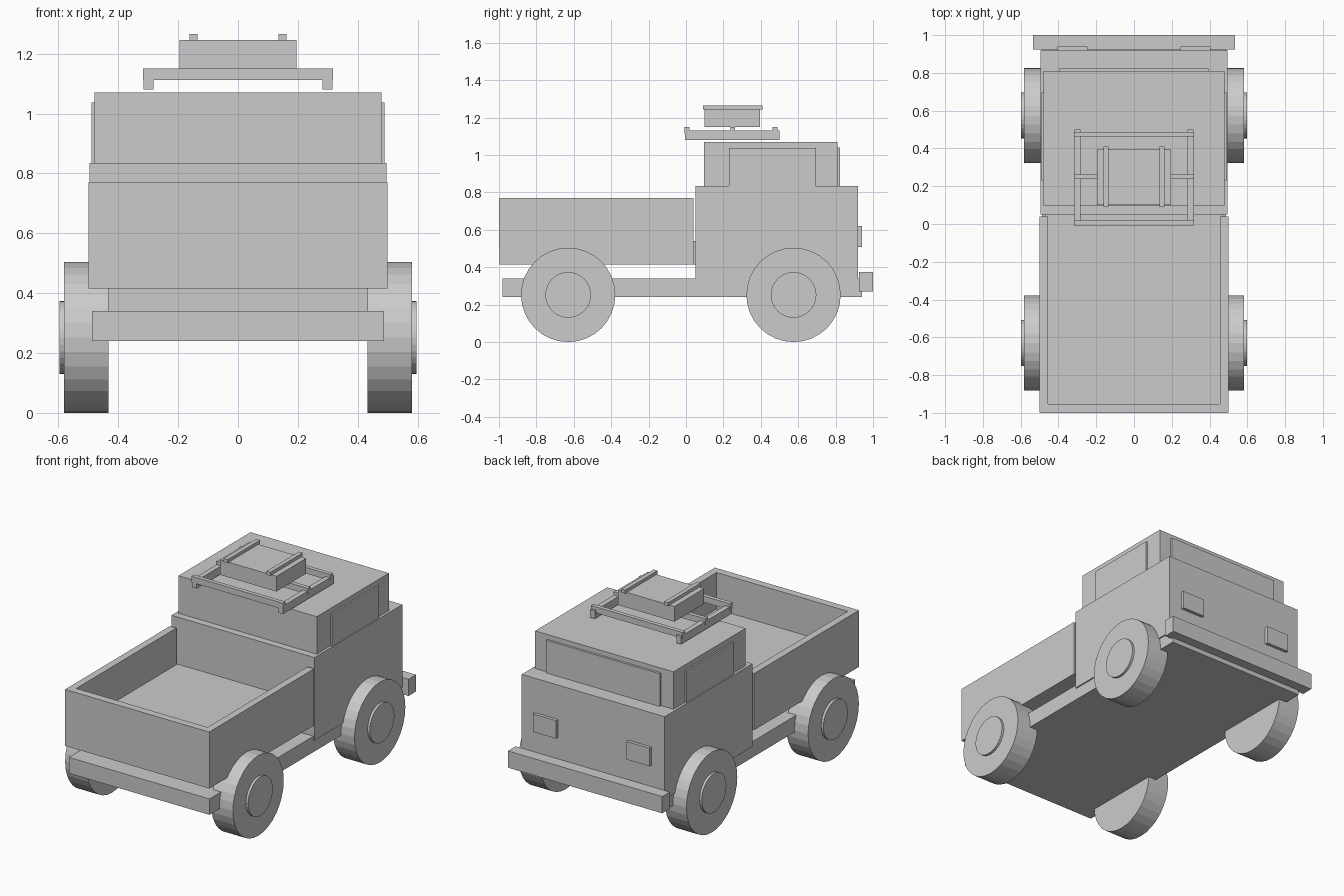
import bpy
import math

cube = bpy.data.objects.get("Cube")
if cube:
    bpy.data.objects.remove(cube, do_unlink=True)

grey = bpy.data.materials.new("plain_grey")
grey.use_nodes = True
grey.diffuse_color = (0.6, 0.6, 0.6, 1)
grey.node_tree.nodes["Principled BSDF"].inputs["Base Color"].default_value = (0.6, 0.6, 0.6, 1)


def finish(name):
    obj = bpy.context.object
    obj.name = name
    bpy.ops.object.transform_apply(location=False, rotation=True, scale=True)
    obj.data.materials.append(grey)
    return obj


def box(name, x, y, z):
    """Box spanning the given (low, high) range on each axis."""
    spans = (x, y, z)
    bpy.ops.mesh.primitive_cube_add(size=1, location=[(a + b) / 2 for a, b in spans])
    bpy.context.object.scale = [b - a for a, b in spans]
    return finish(name)


def wide(name, half, y, z):
    """Box centred on the middle plane."""
    return box(name, (-half, half), y, z)


def pair(name, x, y, z):
    """Two mirrored boxes."""
    for side, label in ((1, "left"), (-1, "right")):
        box(f"{name}_{label}", sorted((side * x[0], side * x[1])), y, z)


def disc(name, radius, x, y, z):
    bpy.ops.mesh.primitive_cylinder_add(
        vertices=32, radius=radius, depth=abs(x[1] - x[0]),
        location=(sum(x) / 2, y, z), rotation=(0, math.pi / 2, 0))
    return finish(name)


# Chassis and bumper
wide("chassis", 0.488, (-0.98, 0.94), (0.24, 0.34))
wide("bumper", 0.535, (0.925, 1.0), (0.27, 0.375))

# Cab with windows and headlights
wide("cab_body", 0.496, (0.05, 0.92), (0.315, 0.835))
wide("cab_top", 0.48, (0.095, 0.81), (0.835, 1.07))
wide("windscreen", 0.395, (0.80, 0.824), (0.835, 1.04))
pair("side_window", (0.47, 0.49), (0.23, 0.695), (0.835, 1.037))
pair("headlight", (0.245, 0.405), (0.91, 0.94), (0.507, 0.62))

# Open load bed
wide("bed_floor", 0.47, (-0.98, 0.05), (0.415, 0.54))
pair("bed_side", (0.455, 0.5), (-0.998, 0.04), (0.415, 0.77))
wide("bed_rear_sill", 0.46, (-0.998, -0.955), (0.415, 0.5))
wide("tailgate", 0.498, (-1.0, -0.952), (0.498, 0.77))

# Wheels and hubs
for end, y in (("cab", 0.575), ("bed", -0.63)):
    for side, label in ((1, "left"), (-1, "right")):
        disc(f"wheel_{end}_{label}", 0.252, (side * 0.432, side * 0.582), y, 0.252)
        disc(f"hub_{end}_{label}", 0.122, (side * 0.55, side * 0.597), y, 0.252)

# Roof rack
pair("rack_rail", (0.283, 0.315), (-0.005, 0.5), (1.08, 1.13))
for i, y in enumerate((0.005, 0.25, 0.475)):
    wide(f"rack_crossbar_{i + 1}", 0.318, (y - 0.013, y + 0.013), (1.112, 1.15))

# Strapped cargo box
wide("cargo_box", 0.196, (0.1, 0.395), (1.15, 1.245))
pair("cargo_strap", (0.135, 0.162), (0.09, 0.41), (1.243, 1.265))
